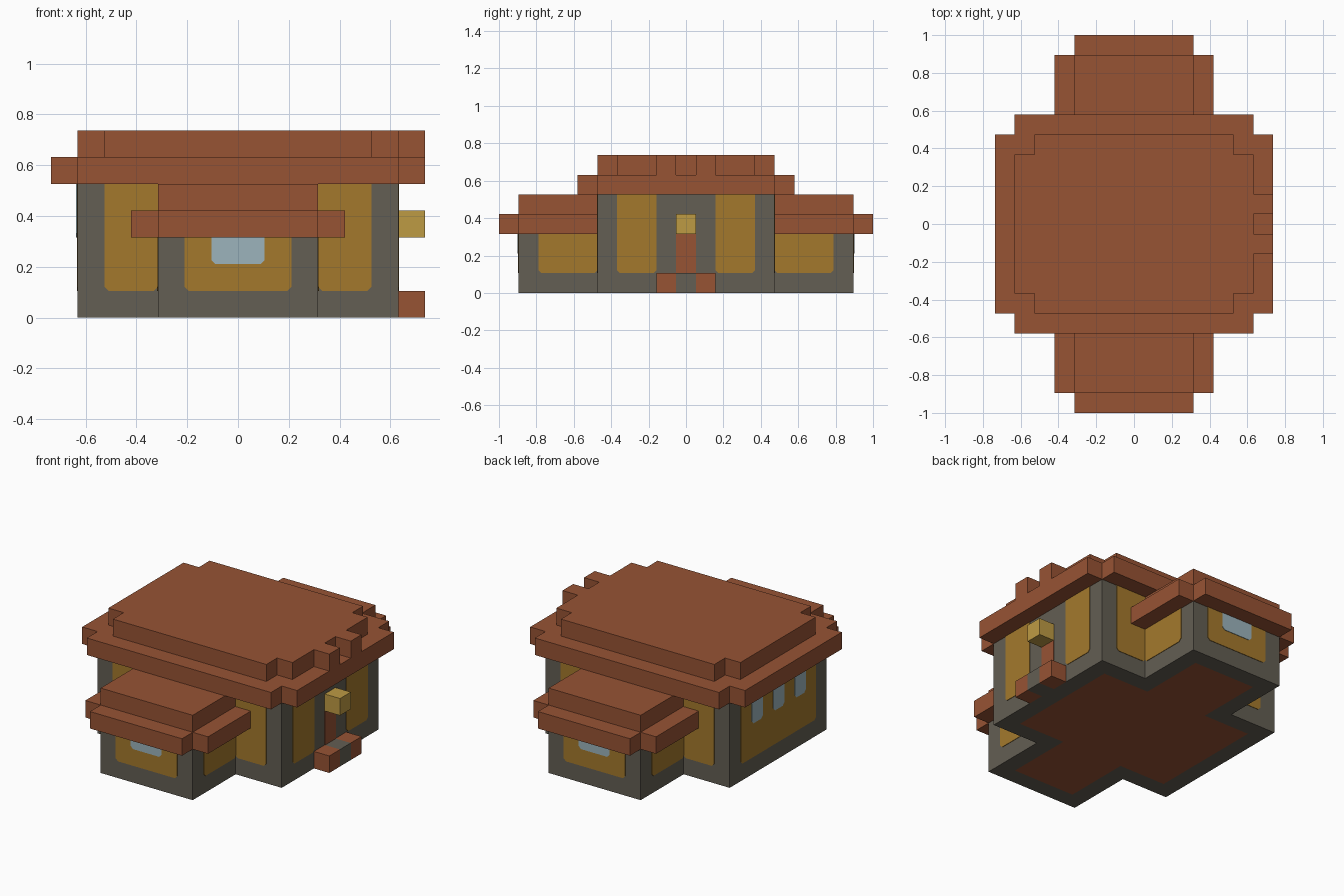
import bpy, bmesh
from mathutils import Vector

cube = bpy.data.objects.get("Cube")
if cube:
    bpy.data.objects.remove(cube, do_unlink=True)

U = 2 / 19  # one block


def material(name, rgb):
    linear = [((c / 255 + 0.055) / 1.055) ** 2.4 for c in rgb]
    m = bpy.data.materials.new(name)
    m.use_nodes = True
    m.diffuse_color = (*linear, 1)
    m.node_tree.nodes["Principled BSDF"].inputs["Base Color"].default_value = (*linear, 1)
    return m


BROWN = material("roof brown", (151, 83, 52))
GREY = material("stone grey", (99, 94, 83))
OCHRE = material("wall ochre", (164, 121, 44))
GLASS = material("window blue", (156, 180, 188))
LAMP = material("lamp yellow", (190, 155, 68))


def extrude(name, points, offset, mats, underside=False):
    """Extrude a flat outline, given in blocks, by an offset in blocks."""
    bm = bmesh.new()
    base = bm.faces.new([bm.verts.new(Vector(p) * U) for p in points])
    top = bmesh.ops.extrude_face_region(bm, geom=[base], use_keep_orig=True)["geom"]
    moved = [v for v in top if isinstance(v, bmesh.types.BMVert)]
    bmesh.ops.translate(bm, verts=moved, vec=Vector(offset) * U)
    bmesh.ops.recalc_face_normals(bm, faces=bm.faces[:])
    if underside:  # floor framed by the wall footing
        floor = min(bm.faces, key=lambda f: f.calc_center_median().z)
        bmesh.ops.inset_region(bm, faces=[floor], thickness=U, use_even_offset=True)
        floor.material_index = 1
    mesh = bpy.data.meshes.new(name)
    bm.to_mesh(mesh)
    bm.free()
    for m in mats:
        mesh.materials.append(m)
    obj = bpy.data.objects.new(name, mesh)
    bpy.context.collection.objects.link(obj)
    return obj


def slab(name, outline, z0, z1, mats, **kw):
    return extrude(name, [(x, y, z0) for x, y in outline], (0, 0, z1 - z0), mats, **kw)


def box(name, x0, x1, y0, y1, z0, z1, mat):
    return slab(name, [(x0, y0), (x1, y0), (x1, y1), (x0, y1)], z0, z1, [mat])


def cross(ax, ay, bx, by):
    """Union of a wide rectangle (ax, ay) and a deep one (bx, by)."""
    quarter = [(ax, ay), (bx, ay), (bx, by)]
    half = quarter + [(-x, y) for x, y in reversed(quarter)]
    return half + [(-x, -y) for x, y in half]


def plate(name, normal, dist, s0, s1, z0, z1, mat, thick=0.03, cut=0.15):
    """Thin painted panel on a wall, with its lower corners clipped."""
    n = Vector((*normal, 0))
    t = Vector((-n.y, n.x, 0))
    shape = [(s0 + cut, z0), (s1 - cut, z0), (s1, z0 + cut), (s1, z1), (s0, z1), (s0, z0 + cut)]
    pts = [n * dist + t * s + Vector((0, 0, z)) for s, z in shape]
    return extrude(name, pts, n * thick, [mat])


# Walls: a hall, and two lower wings
slab("walls", cross(6, 4.5, 3, 8.5), 0, 3, [GREY, BROWN], underside=True)
box("hall_upper_wall", -6, 6, -4.5, 4.5, 3, 5, GREY)

# Main roof in two stepped layers, with two blocks above the door
slab("main_roof_eaves", cross(7, 4.5, 6, 5.5), 5, 6, [BROWN])
slab("main_roof_top", cross(6, 3.5, 5, 4.5), 6, 7, [BROWN])

for s, side in ((-1, "front"), (1, "back")):
    # Wing roofs
    eaves = [(4, 4.5), (4, 8.5), (3, 8.5), (3, 9.5)]
    eaves += [(-x, y) for x, y in reversed(eaves)]
    slab(side + "_wing_eaves", [(x, y * s) for x, y in eaves], 3, 4, [BROWN])
    box(side + "_wing_roof", -3, 3, 4.5 * s, 8.5 * s, 4, 5, BROWN)

    # Wing panels and window
    plate(side + "_wing_panel", (0, s), 8.5, -2, 2, 1, 3, OCHRE)
    plate(side + "_window", (0, s), 8.5, -1, 1, 2, 3, GLASS, thick=0.06)
    for x, flank in ((-1, "right"), (1, "left")):
        a, b = sorted((4.5 * s * x, 7.5 * s * x))
        plate(f"{side}_wing_{flank}_panel", (x, 0), 3, a, b, 1, 3, OCHRE)
        a, b = sorted((-3 * s * x, -5 * s * x))
        plate(f"{side}_hall_{flank}_panel", (0, s), 4.5, a, b, 1, 5, OCHRE)

    # Entrance side pieces
    a, b = sorted((1.5 * s, 3.5 * s))
    plate(side + "_entrance_panel", (1, 0), 6, a, b, 1, 5, OCHRE)
    box(side + "_roof_block", 6, 7, 0.5 * s, 1.5 * s, 6, 7, BROWN)
    box(side + "_step_end", 6, 7, 0.5 * s, 1.5 * s, 0, 1, BROWN)

# Door, step and lamp
plate("door", (1, 0), 6, -0.5, 0.5, 1, 3, BROWN, cut=0.02)
box("step_middle", 6, 7, -0.5, 0.5, 0, 1, GREY)
box("lamp", 6, 7, -0.5, 0.5, 3, 4, LAMP)

# Long panel with three narrow windows on the side away from the door
plate("side_panel", (-1, 0), 6, -3.5, 3.5, 1, 5, OCHRE)
for i in (-1, 0, 1):
    plate(f"side_window_{i + 2}", (-1, 0), 6, 2 * i - 0.5, 2 * i + 0.5, 3, 5, GLASS, thick=0.06)
